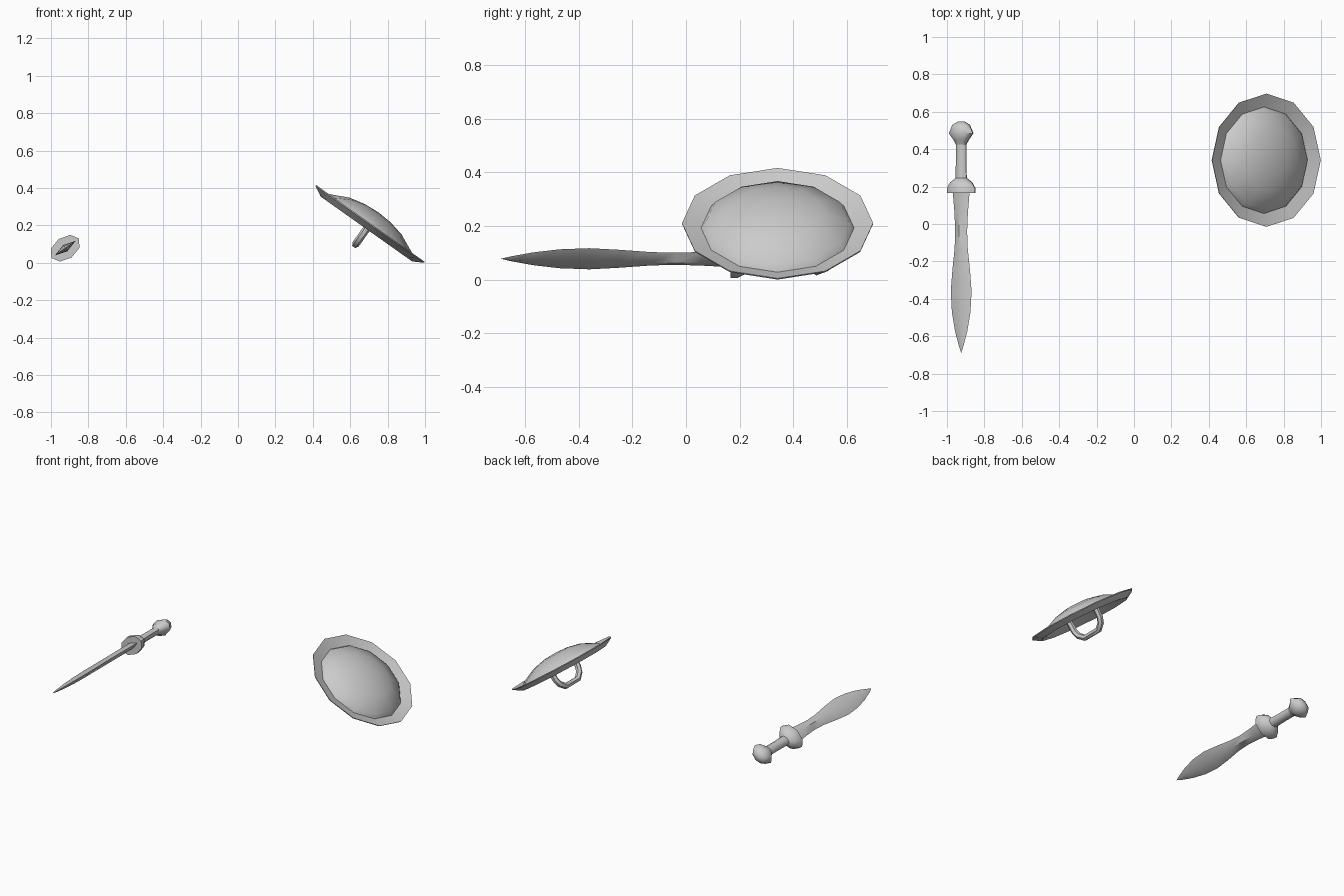
import bpy, bmesh, math
from mathutils import Matrix, Vector

if "Cube" in bpy.data.objects:
    bpy.data.objects.remove(bpy.data.objects["Cube"])

TILT = math.radians(35.3)
C, S = math.cos(TILT), math.sin(TILT)
U, V, Y = Vector((C, 0, S)), Vector((-S, 0, C)), Vector((0, 1, 0))


def frame(xa, ya, za, origin):
    m = Matrix((xa, ya, za)).transposed().to_4x4()
    m.translation = origin
    return m


def smooth(ob, angle):
    bpy.ops.object.select_all(action='DESELECT')
    ob.select_set(True)
    bpy.context.view_layer.objects.active = ob
    bpy.ops.object.shade_smooth_by_angle(angle=math.radians(angle))


def loft(name, rings, sides, m, angle=40):
    """Stack elliptical rings (position, half width, half depth) along local z."""
    bm = bmesh.new()
    loops = []
    for h, a, b in rings:
        if a == 0:
            loops.append([bm.verts.new((0, 0, h))] * sides)
        else:
            loops.append([bm.verts.new((a * math.cos(t), b * math.sin(t), h))
                          for t in (2 * math.pi * i / sides for i in range(sides))])
    for lo, hi in zip(loops, loops[1:]):
        for i in range(sides):
            j = (i + 1) % sides
            bm.faces.new(list(dict.fromkeys((lo[i], lo[j], hi[j], hi[i]))))
    for loop in (loops[0], loops[-1]):
        if len(set(loop)) > 1:
            bm.faces.new(loop)
    bm.transform(m)
    bmesh.ops.recalc_face_normals(bm, faces=bm.faces)
    me = bpy.data.meshes.new(name)
    bm.to_mesh(me)
    bm.free()
    ob = bpy.data.objects.new(name, me)
    bpy.context.collection.objects.link(ob)
    smooth(ob, angle)
    return ob


# Sword, lying along y and rolled about its own axis
sword = frame(U, V, Y, Vector((-0.924, 0, 0.078)))
loft("blade", [(-0.69, 0, 0), (-0.65, 0.016, 0.007), (-0.57, 0.041, 0.013),
               (-0.47, 0.061, 0.018), (-0.36, 0.068, 0.02), (-0.25, 0.058, 0.02),
               (-0.13, 0.043, 0.02), (-0.04, 0.039, 0.02), (0.06, 0.044, 0.02),
               (0.18, 0.056, 0.02)], 4, sword, 50)
loft("guard", [(0.165, 0.09, 0.06), (0.192, 0.09, 0.06), (0.222, 0.07, 0.048),
               (0.247, 0.032, 0.026)], 8, sword, 50)
loft("grip", [(0.235, 0.034, 0.026), (0.33, 0.032, 0.025), (0.445, 0.032, 0.025)],
     8, sword, 50)
loft("pommel", [(0.425, 0.032, 0.025), (0.45, 0.047, 0.036), (0.485, 0.076, 0.054),
                (0.53, 0.054, 0.04), (0.547, 0.022, 0.017)], 8, sword, 50)

# Shield: dome, groove, flared rim and hollow back in one closed profile
shield = frame(Vector((C, 0, -S)), Y, Vector((S, 0, C)), Vector((0.707, 0.341, 0.209)))
profile = [(0.075, 0), (0.069, 0.085), (0.05, 0.17), (0.004, 0.268), (-0.02, 0.285),
           (0.002, 0.356), (-0.004, 0.355), (-0.035, 0.30), (-0.03, 0.27),
           (0.03, 0.165), (0.049, 0.085), (0.055, 0)]
loft("shield", [(h, r, r) for h, r in profile], 12, shield, 35)

# Handle loop on the back of the shield
curve = bpy.data.curves.new("shield_handle", 'CURVE')
curve.dimensions = '3D'
half = [(-0.128, 0.045), (-0.122, -0.07), (-0.107, -0.105), (-0.065, -0.136)]
path = half + [(-y, h) for y, h in reversed(half)]
spline = curve.splines.new('POLY')
spline.points.add(len(path) - 1)
for p, (y, h) in zip(spline.points, path):
    p.co = (0, y, h, 1)
curve.bevel_depth = 0.02
curve.bevel_resolution = 1
curve.use_fill_caps = True
handle = bpy.data.objects.new("shield_handle", curve)
bpy.context.collection.objects.link(handle)
handle.matrix_world = shield
bpy.ops.object.select_all(action='DESELECT')
handle.select_set(True)
bpy.context.view_layer.objects.active = handle
bpy.ops.object.convert(target='MESH')
smooth(bpy.context.view_layer.objects.active, 50)
